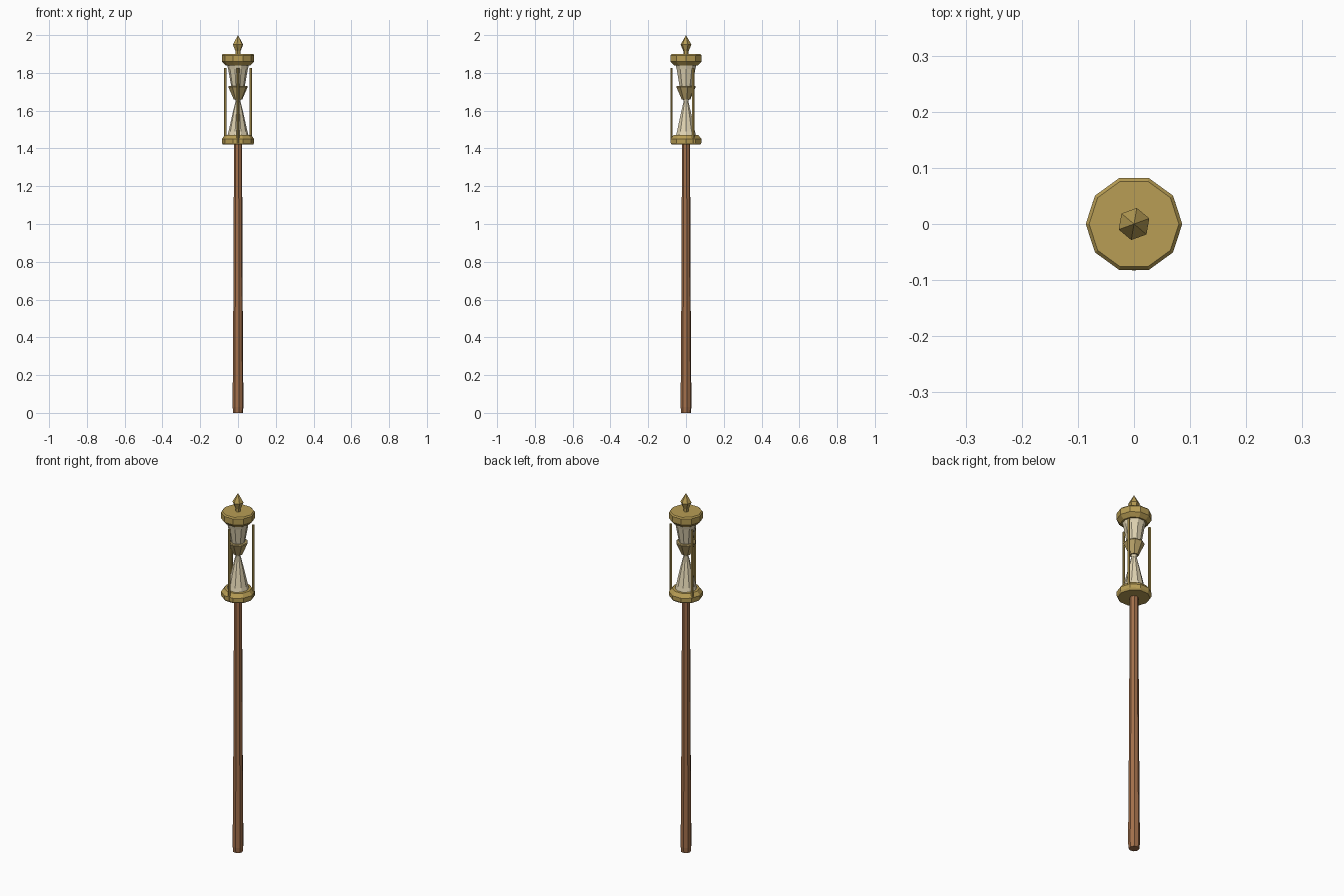
import bpy, bmesh
from math import pi, cos, sin, radians

if "Cube" in bpy.data.objects:
    bpy.data.objects.remove(bpy.data.objects["Cube"])


def material(name, rgb):
    m = bpy.data.materials.new(name)
    m.diffuse_color = (*rgb, 1)
    m.use_nodes = True
    m.node_tree.nodes["Principled BSDF"].inputs["Base Color"].default_value = m.diffuse_color
    return m


WOOD = material("wood", (0.36, 0.16, 0.07))
BRASS = material("brass", (0.48, 0.34, 0.09))
GLASS = material("glass", (0.75, 0.66, 0.45))
SAND = material("sand", (0.48, 0.36, 0.14))


def lathe(name, profile, sides, mat, turn=0.0, centre=(0, 0)):
    """Flat-faced turned part from (radius, height) points, capped at both ends."""
    bm = bmesh.new()
    rings = []
    for r, z in profile:
        if r == 0:
            rings.append([bm.verts.new((centre[0], centre[1], z))] * sides)
        else:
            rings.append([bm.verts.new((centre[0] + r * cos(turn + 2 * pi * i / sides),
                                        centre[1] + r * sin(turn + 2 * pi * i / sides), z))
                          for i in range(sides)])
    for low, high in zip(rings, rings[1:]):
        for i in range(sides):
            j = (i + 1) % sides
            quad = [low[i], low[j], high[j], high[i]]
            bm.faces.new(list(dict.fromkeys(quad)))
    for ring, r in ((rings[0], profile[0][0]), (rings[-1], profile[-1][0])):
        if r > 0:
            bm.faces.new(ring)
    bmesh.ops.recalc_face_normals(bm, faces=bm.faces)
    mesh = bpy.data.meshes.new(name)
    bm.to_mesh(mesh)
    bm.free()
    mesh.materials.append(mat)
    obj = bpy.data.objects.new(name, mesh)
    bpy.context.collection.objects.link(obj)
    return obj


# Tapered staff
lathe("staff", [(0.026, 0), (0.029, 0.03), (0.028, 0.2), (0.024, 0.75), (0.022, 1.43)],
      8, WOOD, radians(10))

# Brass end plates
lathe("lower_plate", [(0.080, 1.42), (0.086, 1.43), (0.086, 1.45), (0.070, 1.47)], 10, BRASS)
lathe("upper_plate", [(0.066, 1.84), (0.086, 1.86), (0.086, 1.893), (0.080, 1.90)], 10, BRASS)

# Hourglass bulbs and the sand collar
lathe("hourglass", [(0.058, 1.46), (0.050, 1.49), (0.030, 1.58), (0.013, 1.65),
                    (0.022, 1.68), (0.036, 1.73), (0.052, 1.82), (0.060, 1.85)], 10, GLASS)
lathe("sand_collar", [(0.023, 1.66), (0.052, 1.725), (0.050, 1.73)], 8, SAND, radians(10))

# Three upright rods around the glass
for k in range(3):
    a = -pi / 2 + k * 2 * pi / 3
    lathe(f"rod_{k + 1}", [(0.007, 1.43), (0.007, 1.825)], 6, BRASS, 0.0,
          (0.077 * cos(a), 0.077 * sin(a)))

# Pointed finial
lathe("finial", [(0.014, 1.895), (0.014, 1.915), (0.029, 1.95), (0, 2.0)], 6, BRASS, radians(20))
